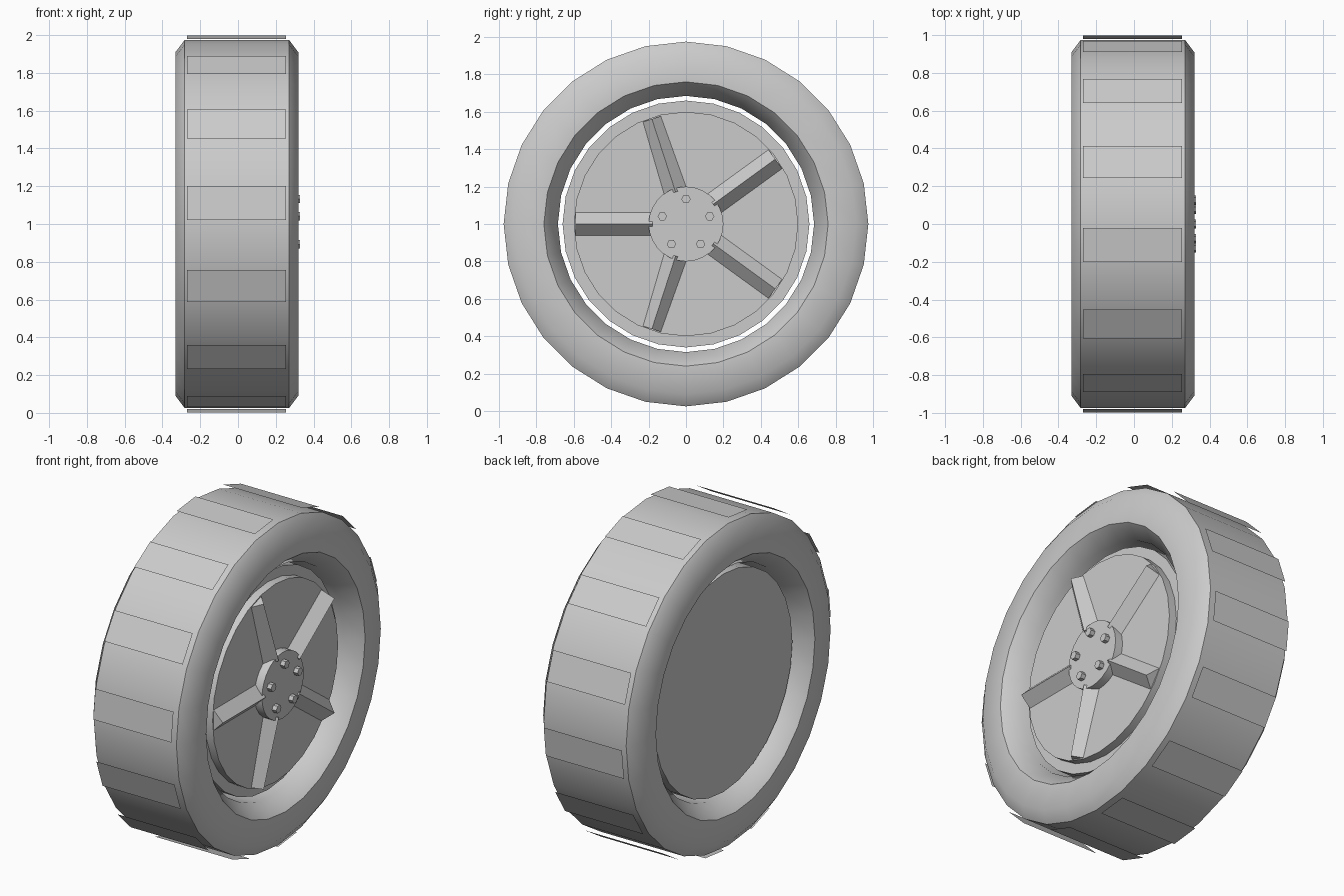
import bpy, bmesh
from math import pi, cos, sin, radians
from mathutils import Matrix

if "Cube" in bpy.data.objects:
    bpy.data.objects.remove(bpy.data.objects["Cube"])

CENTRE = Matrix.Translation((0, 0, 1))   # wheel axle runs along x


def finish(name, bm, smooth=None):
    bmesh.ops.recalc_face_normals(bm, faces=bm.faces)
    me = bpy.data.meshes.new(name)
    bm.to_mesh(me)
    bm.free()
    ob = bpy.data.objects.new(name, me)
    bpy.context.collection.objects.link(ob)
    ob.matrix_world = CENTRE
    if smooth:
        bpy.ops.object.select_all(action='DESELECT')
        ob.select_set(True)
        bpy.context.view_layer.objects.active = ob
        bpy.ops.object.shade_smooth_by_angle(angle=radians(smooth))
    return ob


def lathe(name, profile, sides, closed, smooth):
    """Revolve (x, radius) points around x; open profiles get flat end caps."""
    bm = bmesh.new()
    rings = [[bm.verts.new((x, r * cos(2 * pi * i / sides), r * sin(2 * pi * i / sides)))
              for i in range(sides)] for x, r in profile]
    n = len(rings)
    for k in range(n if closed else n - 1):
        a, b = rings[k], rings[(k + 1) % n]
        for i in range(sides):
            j = (i + 1) % sides
            bm.faces.new((a[i], a[j], b[j], b[i]))
    if not closed:
        bm.faces.new(rings[0])
        bm.faces.new(rings[-1])
    return finish(name, bm, smooth)


# Tyre: bevelled section, mirrored about its own mid plane
half = [(0.276, 0.975), (0.325, 0.91), (0.325, 0.76), (0.235, 0.685)]
section = [(x - 0.006, r) for x, r in half] + [(-x - 0.006, r) for x, r in reversed(half)]
lathe("tyre", section, 28, True, 42)

# Flat tread plates floating just above every other tyre facet
bm = bmesh.new()
for k in range(14):
    turn = Matrix.Rotation(2 * pi * (k + 0.25) / 14, 4, 'X')
    co = [(-0.27, -0.09, 0.995), (0.253, -0.09, 0.995), (0.253, 0.09, 0.995), (-0.27, 0.09, 0.995)]
    face = [bm.verts.new(c) for c in co]
    bm.faces.new(face)
    bmesh.ops.transform(bm, matrix=turn, verts=face)
finish("tread_plates", bm)

# Rim drum with a raised front disc, and the hub
lathe("rim", [(-0.25, 0.66), (0.2, 0.66), (0.2, 0.6), (0.25, 0.6)], 28, False, 30)
lathe("hub", [(0.22, 0.2), (0.3, 0.2)], 28, False, 30)

# Five ridged spokes: square bars turned on edge, two of them narrowing outward
bm = bmesh.new()
for k in range(5):
    m = (Matrix.Rotation(radians(180 + 72 * k), 4, 'X') @ Matrix.Translation((0.25, 0.385, 0))
         @ Matrix.Rotation(radians(45), 4, 'Y') @ Matrix.Diagonal((0.088, 0.41, 0.088, 1)))
    bar = bmesh.ops.create_cube(bm, size=1)["verts"]
    if k in (1, 4):
        for v in bar:
            if v.co.y > 0:
                v.co.x *= 0.8
                v.co.z *= 0.8
    bmesh.ops.transform(bm, matrix=m, verts=bar)
finish("spokes", bm)

# Five hexagonal wheel bolts
bm = bmesh.new()
for k in range(5):
    a = radians(90 + 72 * k)
    m = (Matrix.Translation((0.305, 0.133 * cos(a), 0.133 * sin(a)))
         @ Matrix.Rotation(pi / 2, 4, 'Y'))
    bmesh.ops.create_cone(bm, cap_ends=True, segments=6, radius1=0.025, radius2=0.025,
                          depth=0.046, matrix=m)
finish("wheel_bolts", bm)
